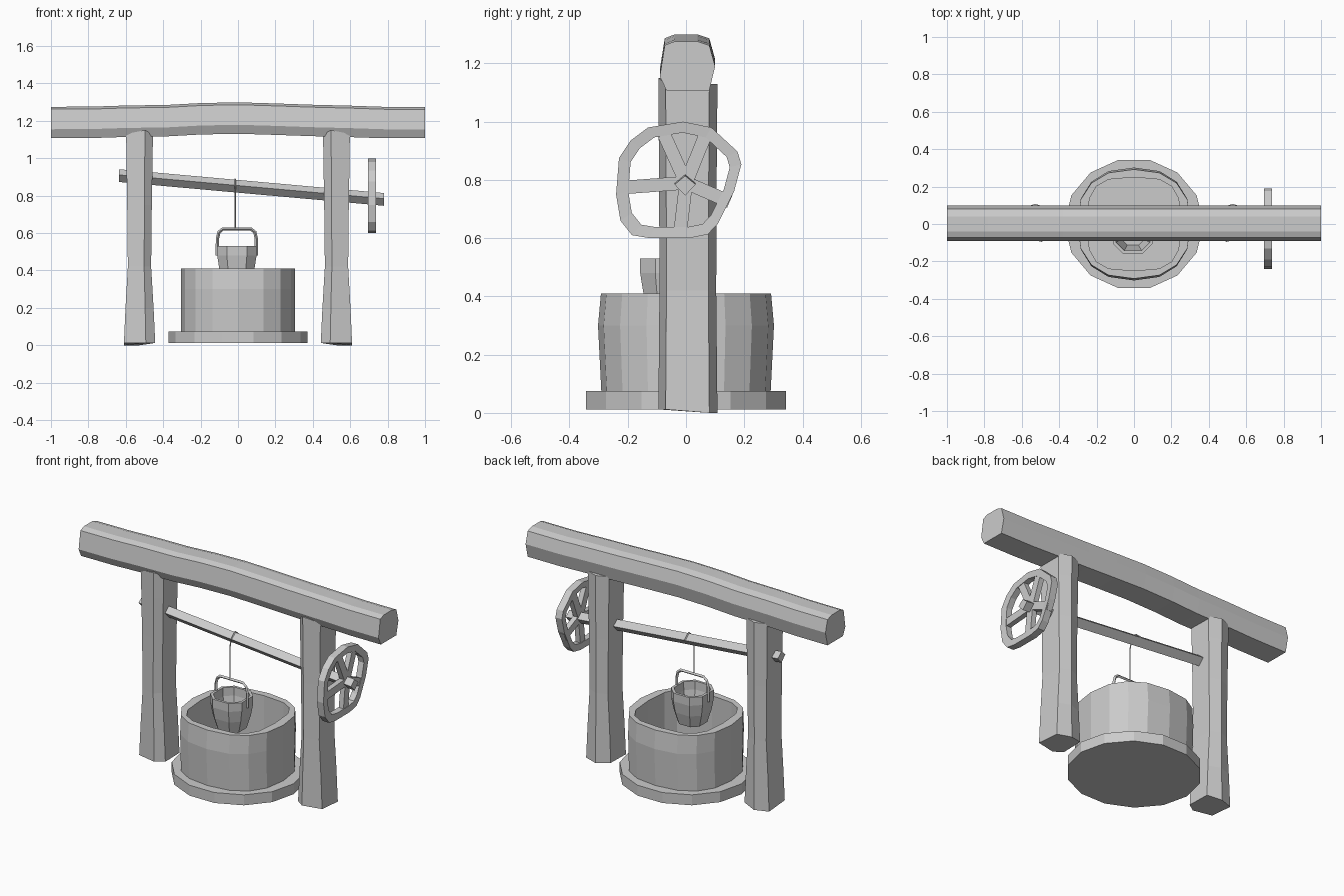
import bpy, bmesh, math
from mathutils import Vector

if "Cube" in bpy.data.objects:
    bpy.data.objects.remove(bpy.data.objects["Cube"])


def make(name, bm):
    bmesh.ops.recalc_face_normals(bm, faces=bm.faces[:])
    me = bpy.data.meshes.new(name)
    bm.to_mesh(me)
    bm.free()
    ob = bpy.data.objects.new(name, me)
    bpy.context.collection.objects.link(ob)
    return ob


def loft(name, rings, closed=False):
    """Skin a list of equal-length point rings; cap both ends unless closed."""
    bm = bmesh.new()
    vs = [[bm.verts.new(p) for p in r] for r in rings]
    n = len(rings[0])
    pairs = list(zip(vs, vs[1:]))
    if closed:
        pairs.append((vs[-1], vs[0]))
    for a, b in pairs:
        for i in range(n):
            j = (i + 1) % n
            bm.faces.new((a[i], a[j], b[j], b[i]))
    if not closed:
        bm.faces.new(vs[0])
        bm.faces.new(vs[-1])
    return make(name, bm)


def oval(rx, ry, z, power=2.0, n=16, cx=0, cy=0, turn=0.0):
    """Superellipse ring: power 2 is round, higher is squarer."""
    pts = []
    for i in range(n):
        t = 2 * math.pi * (i + turn) / n
        c, s = math.cos(t), math.sin(t)
        x = math.copysign(abs(c) ** (2 / power), c)
        y = math.copysign(abs(s) ** (2 / power), s)
        pts.append((cx + rx * x, cy + ry * y, z))
    return pts


def wire(name, pts, r):
    cu = bpy.data.curves.new(name, 'CURVE')
    cu.dimensions = '3D'
    cu.bevel_depth = r
    cu.bevel_resolution = 0
    cu.use_fill_caps = True
    sp = cu.splines.new('POLY')
    sp.use_smooth = False
    sp.points.add(len(pts) - 1)
    for p, co in zip(sp.points, pts):
        p.co = (*co, 1)
    ob = bpy.data.objects.new(name, cu)
    bpy.context.collection.objects.link(ob)


# Roof beam: hewn log, slightly bowed upward
log = [(-.04, 1.275), (-.073, 1.262), (-.09, 1.155), (-.067, 1.107),
       (.08, 1.107), (.1, 1.19), (.08, 1.262), (.04, 1.275)]
bow = [(-1, 0), (-.78, .001), (-.6, .007), (-.38, .01), (-.2, .02),
       (0, .024), (.2, .018), (.4, .011), (.6, .006), (.78, 0), (1, 0)]
loft("beam", [[(x, y, z + dz) for y, z in log] for x, dz in bow])

# Posts: six-sided, flared at the foot, peaked top inside the beam
section = [(.07, -.07), (-.03, -.095), (-.073, -.06),
           (-.07, .08), (0, .108), (.07, .08)]
levels = [(0, 1.17, 1.0), (.2, 1.05, .98), (.42, .87, .96),
          (.75, .92, .97), (1.0, .98, .99), (1.13, 1.0, 1.0)]
for side, name in ((-1, "left_post"), (1, "right_post")):
    rings = []
    for z, sx, sy in levels:
        ring = []
        for i, (x, y) in enumerate(section):
            dz = (.012 if z == 0 and i < 4 else 0) + (.02 if z > 1.1 and i == 1 else 0)
            ring.append((side * (.528 + x * sx), y * sy, z + dz))
        rings.append(ring)
    loft(name, rings)

# Well base slab
loft("well_base", [oval(.372, .352, .012, n=14), oval(.372, .352, .075, n=14)])

# Well wall: rounded-square tub, hollow
loft("well_wall", [
    oval(.304, .29, .06, 2.4), oval(.304, .302, .3, 2.4),
    oval(.304, .292, .41, 2.4), oval(.25, .25, .41, 3.2),
    oval(.25, .25, .08, 3.2)])

# Tilted axle with a diamond section
dirs = [(0, .034), (-.036, .004), (0, -.034), (.036, .004)]
loft("axle", [[(x, y - .003, zc + z) for y, z in dirs]
              for x, zc in ((-.635, .907), (.78, .78))])

# Crank wheel rim: irregular hand-made hoop
rim = [(-.01, 1.0), (-.13, .98), (-.19, .935), (-.23, .875), (-.24, .75),
       (-.225, .66), (-.185, .61), (-.125, .6), (.01, .6), (.075, .613),
       (.11, .65), (.165, .76), (.19, .853), (.177, .897), (.087, .98)]
cy, cz = -.02, .8


def hoop(x, k):
    return [(x, cy + (y - cy) * k, cz + (z - cz) * k) for y, z in rim]


loft("wheel_rim", [hoop(.695, 1), hoop(.738, 1), hoop(.735, .81), hoop(.698, .81)],
     closed=True)

# Wheel spokes
hub = Vector((0, .79))
for i, tip in enumerate([(-.075, .955), (.065, .95), (.15, .725), (-.02, .62), (-.2, .775)]):
    tip = Vector(tip)
    d = (tip - hub).normalized()
    n = Vector((-d.y, d.x)) * .023
    quad = [hub + n, hub - n, tip - n, tip + n]
    loft(f"wheel_spoke_{i + 1}", [[(x, p.x, p.y) for p in quad] for x in (.701, .732)])

# Bucket: tapered eight-sided pail, hollow
bx, by = -.006, -.052


def pail(r, z):
    return oval(r, r, z, 2.6, 8, bx, by, .5)


loft("bucket", [pail(.078, .335), pail(.1, .41), pail(.112, .48), pail(.112, .53),
                pail(.096, .53), pail(.094, .48), pail(.064, .35)])

# Bucket handle: bent wire arch
arch = [(-.104, .48), (-.104, .57), (-.096, .605), (-.075, .622),
        (.075, .622), (.096, .605), (.104, .57), (.104, .48)]
wire("bucket_handle", [(bx + x, by, z) for x, z in arch], .009)

# Rope: loop over the axle, then down to the handle
rx = -.016
wire("rope", [(rx, .036, .855), (rx, -.003, .89), (rx, -.043, .856),
              (rx, by, .82), (rx, by, .62)], .004)
